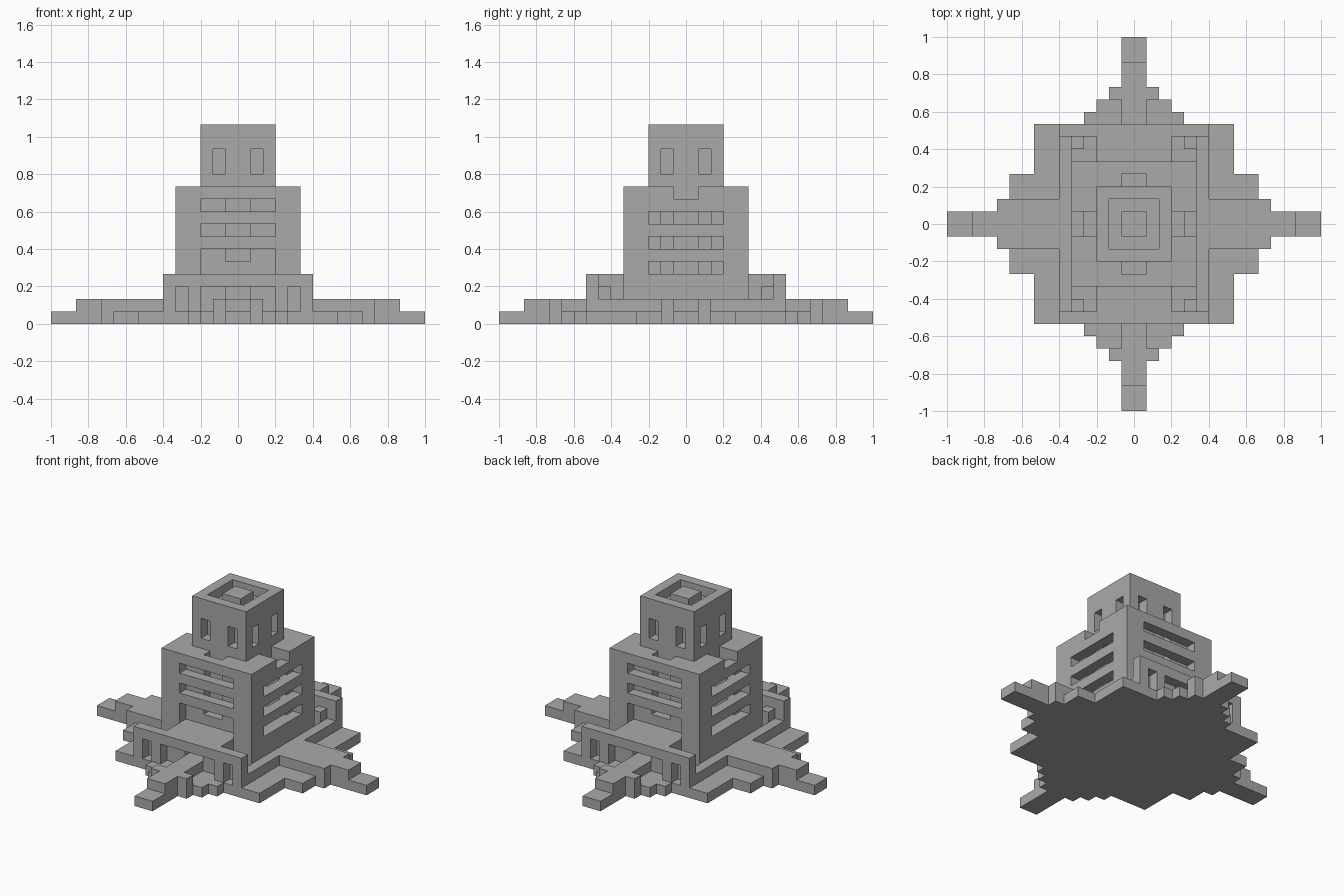
import bpy
import bmesh
from mathutils import Vector

default = bpy.data.objects.get("Cube")
if default:
    bpy.data.objects.remove(default, do_unlink=True)

UNIT = 1 / 15  # size of one building block

stone = bpy.data.materials.new("grey stone")
stone.use_nodes = True
stone.diffuse_color = (0.4, 0.4, 0.4, 1)
stone.node_tree.nodes["Principled BSDF"].inputs["Base Color"].default_value = stone.diffuse_color


def cells(boxes):
    """Unit cells of quarter-plan boxes (x range, y range, z range), mirrored in x and y."""
    found = set()
    for xs, ys, zs in boxes:
        for x in range(*xs):
            for y in range(*ys):
                for z in range(*zs):
                    found |= {(i, j, z) for i in (x, -x - 1) for j in (y, -y - 1)}
    return found


def build(name, solid, cut=(), extra=()):
    """Make one blocky part: solid boxes, minus cuts, plus extra boxes."""
    filled = (cells(solid) - cells(cut)) | cells(extra)
    bm = bmesh.new()
    corners = {}

    def corner(point):
        key = tuple(round(c) for c in point)
        if key not in corners:
            corners[key] = bm.verts.new(Vector(key) * UNIT)
        return corners[key]

    for cell in filled:
        low = Vector(cell)
        for axis in range(3):
            for side in (0, 1):
                step = list(cell)
                step[axis] += 2 * side - 1
                if tuple(step) in filled:
                    continue
                n, u, v = (Vector([float(k == (axis + s) % 3) for k in range(3)]) for s in range(3))
                start = low + n * side
                ring = [start, start + u, start + u + v, start + v]
                if not side:
                    ring.reverse()
                bm.faces.new([corner(p) for p in ring])
    # merge the flat unit squares into large faces
    bmesh.ops.dissolve_limit(bm, angle_limit=0.01, verts=bm.verts[:], edges=bm.edges[:])
    mesh = bpy.data.meshes.new(name)
    bm.to_mesh(mesh)
    bm.free()
    mesh.materials.append(stone)
    bpy.context.collection.objects.link(bpy.data.objects.new(name, mesh))


# stepped ground slab
ground = (0, 1)
plan = [(8, 8), (10, 4), (11, 2), (15, 1), (4, 9), (3, 10), (2, 11), (1, 15)]
build("ground_slab", [((0, x), (0, y), ground) for x, y in plan])

# raised walkways and low side walls
upper = (1, 2)
build("side_walkways", [((6, 11), (0, 2), upper), ((6, 13), (0, 1), upper)])
build("end_walkways", [((0, 1), (7, 13), upper), ((0, 2), (10, 11), upper)])
build("low_side_walls", [((5, 6), (0, 7), upper)])

# entrance porticos with window openings and a central passage
opening = (1, 3)
build("entrance_porticos",
      [((0, 6), (7, 8), (1, 4)), ((0, 3), (5, 7), (1, 4))],
      [((4, 5), (7, 8), opening), ((0, 3), (7, 8), opening), ((0, 1), (5, 7), (2, 3))],
      [((4, 5), (6, 7), opening)])

# main hall with rows of slots, light shafts and roof notches
slots = [((0, 3), (4, 5), rows) for rows in ((4, 6), (7, 8), (9, 10))]
for z in (4, 6, 8):
    slots += [((4, 5), (0, 3), (z, z + 1)), ((3, 4), (0, 2), (z, z + 1))]
shafts = [((0, 1), (3, 4), (5, 11)), ((2, 4), (0, 1), (4, 10)), ((3, 5), (0, 1), (10, 11))]
build("main_hall", [((0, 5), (0, 5), (1, 11))], slots + shafts)

# top tower with windows and a sunken roof around a central block
window = (12, 14)
roof = (15, 16)
build("top_tower", [((0, 3), (0, 3), (11, 16))],
      [((1, 2), (2, 3), window), ((2, 3), (1, 2), window), ((0, 2), (0, 2), roof)],
      [((0, 1), (0, 1), roof)])
